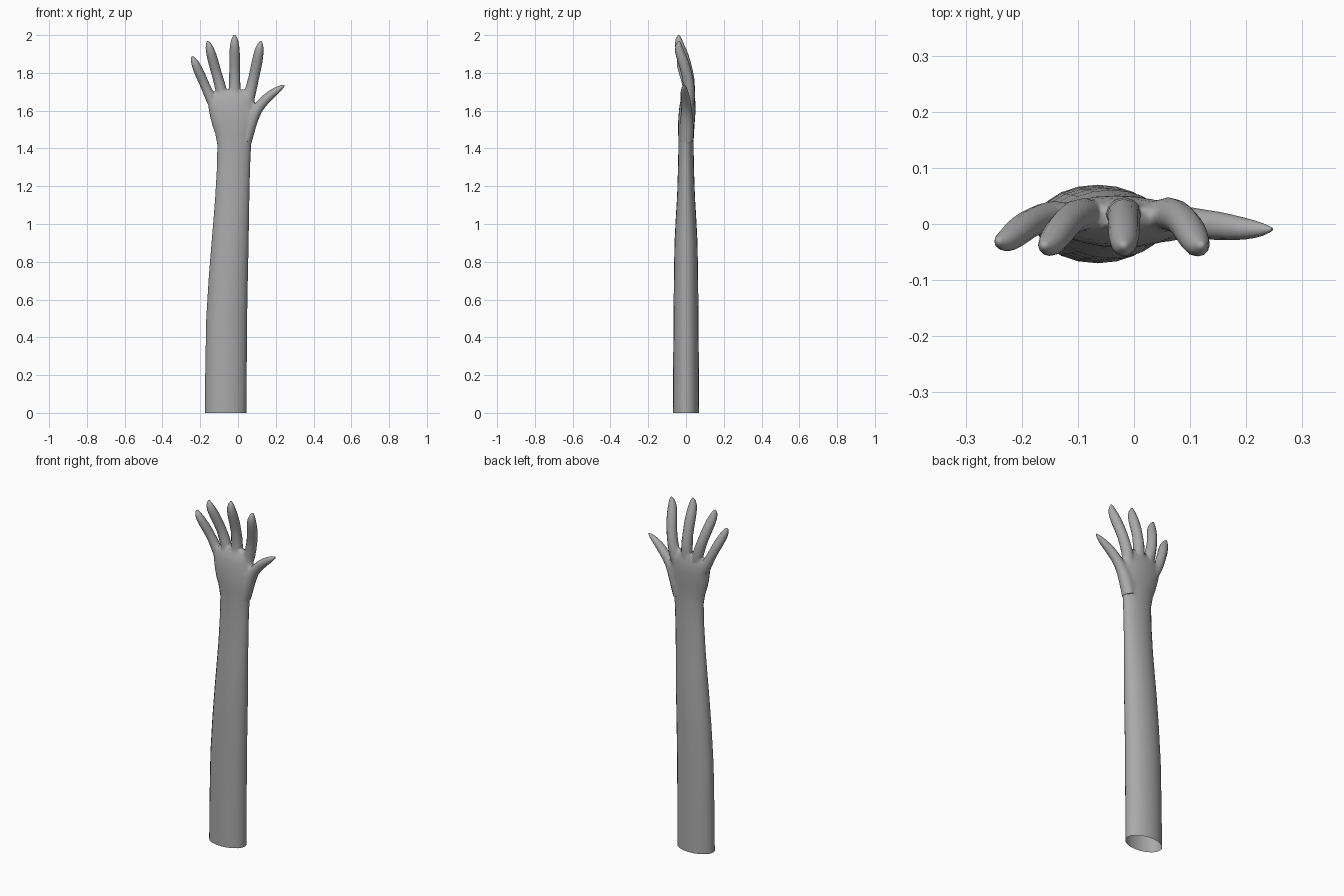
import bpy, bmesh, math
from mathutils import Vector

if "Cube" in bpy.data.objects:
    bpy.data.objects.remove(bpy.data.objects["Cube"])

skin = bpy.data.materials.new("grey skin")
skin.diffuse_color = (0.4, 0.4, 0.4, 1)
skin.use_nodes = True
skin.node_tree.nodes["Principled BSDF"].inputs["Base Color"].default_value = skin.diffuse_color


def refine(keys, steps=2):
    """Catmull-Rom interpolation of key tuples."""
    k = [Vector(q) for q in keys]
    out = []
    for i in range(len(k) - 1):
        a, b, c, d = k[max(i - 1, 0)], k[i], k[i + 1], k[min(i + 2, len(k) - 1)]
        for s in range(steps):
            t = s / steps
            out.append(0.5 * (2 * b + (c - a) * t + (2 * a - 5 * b + 4 * c - d) * t * t
                              + (3 * b - a - 3 * c + d) * t ** 3))
    return out + [k[-1]]


def loft(name, keys, sides, upright=False):
    """Closed tube through keys (x, y, z, half width, half depth)."""
    rows = refine(keys)
    bm = bmesh.new()
    rings = []
    for i, r in enumerate(rows):
        c = Vector(r[:3])
        t = Vector(rows[min(i + 1, len(rows) - 1)][:3]) - Vector(rows[max(i - 1, 0)][:3])
        t = Vector((0, 0, 1)) if upright else t.normalized()
        side = Vector((0, 1, 0)).cross(t).normalized()
        depth = t.cross(side)
        angles = [math.tau * n / sides for n in range(sides)]
        rings.append([bm.verts.new(c + side * math.cos(a) * r[3] + depth * math.sin(a) * r[4])
                      for a in angles])
    for p, q in zip(rings, rings[1:]):
        for n in range(sides):
            m = (n + 1) % sides
            bm.faces.new((p[n], p[m], q[m], q[n]))
    bm.faces.new(rings[0][::-1])
    bm.faces.new(rings[-1])
    bmesh.ops.recalc_face_normals(bm, faces=bm.faces)
    me = bpy.data.meshes.new(name)
    bm.to_mesh(me)
    bm.free()
    ob = bpy.data.objects.new(name, me)
    bpy.context.collection.objects.link(ob)
    me.materials.append(skin)
    return ob


# forearm, wrist and palm: height, centre x, half width, half depth
profile = [(0, -0.065, 0.110, 0.070), (0.5, -0.060, 0.108, 0.066),
           (0.9, -0.042, 0.098, 0.061), (1.15, -0.030, 0.090, 0.047),
           (1.42, -0.020, 0.089, 0.040), (1.52, -0.022, 0.114, 0.044),
           (1.61, -0.031, 0.125, 0.044), (1.67, -0.034, 0.116, 0.036),
           (1.712, -0.034, 0.078, 0.016)]
arm = loft("arm", [(x, max(0, z - 1.5) * 0.065, z, w, d) for z, x, w, d in profile], 20, True)

# shared digit shape: fraction of length, forward curl, radius
shape = [(0, 0.012, 0.027), (0.22, 0.018, 0.031), (0.47, 0.008, 0.028), (0.69, -0.014, 0.028),
         (0.85, -0.034, 0.024), (0.95, -0.039, 0.015), (1, -0.037, 0.004)]


def digit(name, base, tip, size=1.0, bow=0.0, taper=0.0, curl=1.0):
    """Digit from base to tip (x, z), bowed sideways and curled forward."""
    dx, dz = tip[0] - base[0], tip[1] - base[1]
    length = math.hypot(dx, dz)
    keys = []
    for t, y, r in shape:
        b = bow * math.sin(math.pi * t)
        r *= size * (1 - taper * t)
        keys.append((base[0] + dx * t - dz / length * b, y * curl,
                     base[1] + dz * t + dx / length * b, r, r))
    return loft(name, keys, 12)


digits = [
    digit("little_finger", (-0.115, 1.60), (-0.243, 1.887), 0.9, curl=0.8),
    digit("ring_finger", (-0.070, 1.64), (-0.161, 1.968), 0.96),
    digit("middle_finger", (-0.018, 1.64), (-0.018, 2.0)),
    digit("index_finger", (0.042, 1.61), (0.121, 1.968), bow=-0.005),
    digit("thumb", (0.038, 1.44), (0.246, 1.735), 1.3, 0.045, 0.45, 0.25),
]
bpy.context.view_layer.objects.active = arm
for ob in digits:
    mod = arm.modifiers.new("join", "BOOLEAN")
    mod.operation, mod.solver, mod.object = "UNION", "EXACT", ob
    bpy.ops.object.modifier_apply(modifier=mod.name)
    bpy.data.objects.remove(ob)

# open the lower end and soften the webs between the fingers
bm = bmesh.new()
bm.from_mesh(arm.data)
bmesh.ops.delete(bm, geom=[f for f in bm.faces if all(v.co.z < 1e-4 for v in f.verts)],
                 context="FACES_ONLY")
bmesh.ops.triangulate(bm, faces=[f for f in bm.faces if len(f.verts) > 4])
webs = [v for v in bm.verts if 1.5 < v.co.z < 1.75 and v.co.x < 0.14]
bmesh.ops.smooth_vert(bm, verts=webs, factor=0.3, use_axis_x=True, use_axis_y=True, use_axis_z=True)
bm.to_mesh(arm.data)
bm.free()

arm.select_set(True)
bpy.ops.object.shade_smooth_by_angle(angle=math.radians(60))
